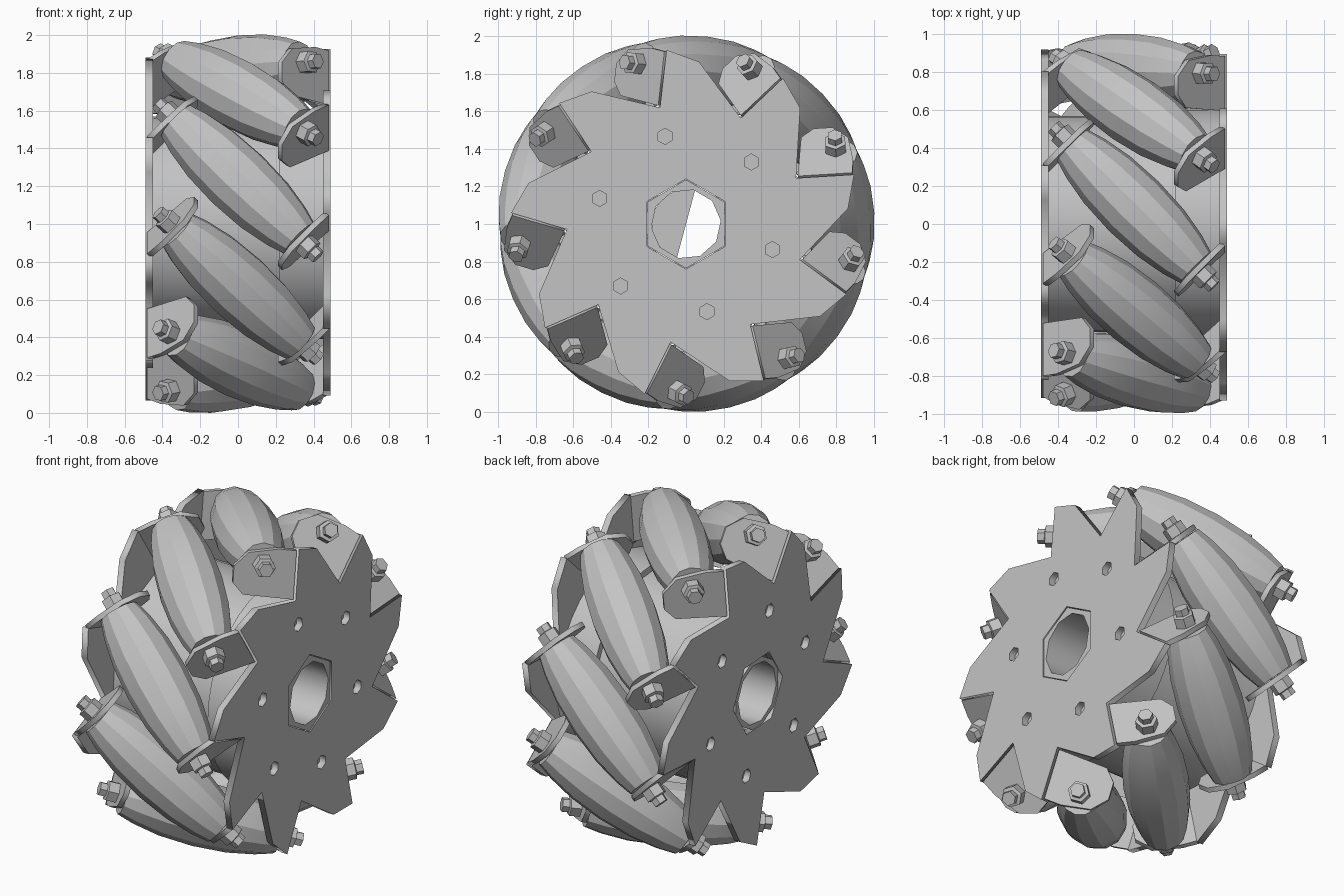
import bpy, bmesh
from math import radians, cos, sin, pi, sqrt
from mathutils import Matrix, Vector

cube = bpy.data.objects.get("Cube")
if cube:
    bpy.data.objects.remove(cube, do_unlink=True)

COUNT = 9
STEP = 2 * pi / COUNT
START = radians(73.5)      # turn of the first roller about the axle
AXLE_HEIGHT = 1.0
AXIS_RADIUS = 0.82         # distance of roller centres from the axle
FOLD = -0.208              # sideways offset of the tab fold
PLATE_X = 0.47

grey = bpy.data.materials.new("plain_grey")
grey.use_nodes = True
grey.diffuse_color = (0.55, 0.55, 0.55, 1)
grey.node_tree.nodes["Principled BSDF"].inputs["Base Color"].default_value = (0.55, 0.55, 0.55, 1)


def finish(mesh, angle=None):
    """Weld, fix normals, assign colour and optionally smooth."""
    bm = bmesh.new()
    bm.from_mesh(mesh)
    bmesh.ops.remove_doubles(bm, verts=bm.verts, dist=0.0001)
    bmesh.ops.recalc_face_normals(bm, faces=bm.faces)
    bm.to_mesh(mesh)
    bm.free()
    mesh.materials.clear()
    mesh.materials.append(grey)
    if angle:
        mesh.shade_smooth()
        mesh.set_sharp_from_angle(angle=radians(angle))
    return mesh


def place(name, mesh, matrix):
    ob = bpy.data.objects.new(name, mesh)
    bpy.context.collection.objects.link(ob)
    ob.matrix_world = matrix
    return ob


def ngon(n, r, turn=0.0, cx=0.0, cy=0.0):
    return [(cx + r * cos(turn + 2 * pi * i / n), cy + r * sin(turn + 2 * pi * i / n))
            for i in range(n)]


def sheet(name, loops, thickness, angle=None):
    """Flat outline with holes, given thickness about its plane."""
    curve = bpy.data.curves.new(name, "CURVE")
    curve.dimensions = "2D"
    curve.fill_mode = "BOTH"
    curve.extrude = thickness / 2
    for loop in loops:
        spline = curve.splines.new("POLY")
        spline.points.add(len(loop) - 1)
        for p, (x, y) in zip(spline.points, loop):
            p.co = (x, y, 0, 1)
        spline.use_cyclic_u = True
    ob = bpy.data.objects.new(name, curve)
    mesh = bpy.data.meshes.new_from_object(ob)
    bpy.data.objects.remove(ob)
    bpy.data.curves.remove(curve)
    mesh.name = name
    return finish(mesh, angle)


def lathe(name, profile, sides, angle=None):
    """Closed solid from (height, radius) rings along Z."""
    bm = bmesh.new()
    rings = [[bm.verts.new((x, y, h)) for x, y in ngon(sides, r)] for h, r in profile]
    for a, b in zip(rings, rings[1:]):
        for i in range(sides):
            j = (i + 1) % sides
            bm.faces.new((a[i], a[j], b[j], b[i]))
    bm.faces.new(rings[0][::-1])
    bm.faces.new(rings[-1])
    mesh = bpy.data.meshes.new(name)
    bm.to_mesh(mesh)
    bm.free()
    return finish(mesh, angle)


def axes(x, y, z, origin=(0, 0, 0)):
    m = Matrix((x, y, z)).transposed().to_4x4()
    m.translation = origin
    return m


def wheel_turn(angle):
    return Matrix.Translation((0, 0, AXLE_HEIGHT)) @ Matrix.Rotation(angle, 4, "X")


# Sheet plane lies across the axle: sheet X -> sideways, Y -> outward, Z -> axle
ACROSS = axes((0, 1, 0), (0, 0, 1), (1, 0, 0))
FLIP = Matrix.Rotation(pi, 4, "Z")
SIDES = (("left", Matrix.Identity(4)), ("right", FLIP))

# Side plates with saw-tooth rim, bolt holes and hexagonal centre
rim = []
for k in range(COUNT):
    c, s = cos(k * STEP), sin(k * STEP)
    for x, y in ((FOLD, 0.91), (FOLD, 0.60), (-0.58, 0.645)):
        rim.append((x * c - y * s, x * s + y * c))
holes = [ngon(6, 0.043, 0.3, -0.48 * sin(k * pi / 3), 0.48 * cos(k * pi / 3)) for k in range(6)]
hex_turn = pi / 2 - START
plate = sheet("side_plate", [rim, ngon(6, 0.24, hex_turn)] + holes, 0.04)
for side, flip in SIDES:
    place(side + "_side_plate", plate,
          wheel_turn(START) @ flip @ Matrix.Translation((PLATE_X, 0, 0)) @ ACROSS)

# Central drum, its wider collar, and the bored hub
drum = sheet("drum", [ngon(36, 0.57), ngon(36, 0.22)], 0.90, 30)
place("drum", drum, wheel_turn(0) @ ACROSS)
collar = sheet("collar", [ngon(36, 0.61), ngon(36, 0.5)], 0.23, 30)
place("collar", collar, wheel_turn(0) @ Matrix.Translation((0.335, 0, 0)) @ ACROSS)
hub = sheet("hub", [ngon(6, 0.236, pi / 2), ngon(10, 0.186, 0.1)], 0.97)
place("hub", hub, wheel_turn(0) @ ACROSS)

# Half web inside the bore
web = sheet("bore_web", [[(0.188 * cos(a), 0.188 * sin(a))
                          for a in (radians(75 + 30 * i) for i in range(7))]], 0.03)
place("bore_web", web, wheel_turn(0) @ ACROSS)

# Barrel rollers, bent tabs and bolts
h = 1 / sqrt(2)
roller = lathe("roller", [(-0.46, 0.115), (-0.36, 0.145), (-0.2, 0.174), (0, 0.185),
                          (0.2, 0.174), (0.36, 0.145), (0.46, 0.115)], 12, 25)
bolt = lathe("bolt", [(0.44, 0.035), (0.495, 0.035), (0.495, 0.062), (0.555, 0.062),
                      (0.56, 0.042), (0.60, 0.042)], 6)
tab = sheet("tab", [[(0, 0.61), (0.29, 0.64), (0.35, 0.71), (0.35, 0.81),
                     (0.27, 0.89), (0.1, 0.91), (0, 0.90)]], 0.03)
roller_axes = axes((h, h, 0), (0, 0, 1), (h, -h, 0), (0, 0, AXIS_RADIUS))
roller_axes = Matrix.Translation((0, 0, AXIS_RADIUS)) @ \
    Vector((h, -h, 0)).to_track_quat("Z", "Y").to_matrix().to_4x4()
tab_axes = axes((-h, -h, 0), (0, 0, 1), (-h, h, 0), (PLATE_X, FOLD, 0))

for k in range(COUNT):
    turn = wheel_turn(START + k * STEP)
    place(f"roller_{k + 1}", roller, turn @ roller_axes)
    for side, flip in SIDES:
        place(f"{side}_tab_{k + 1}", tab, turn @ flip @ tab_axes)
        place(f"{side}_bolt_{k + 1}", bolt, turn @ flip @ roller_axes)
